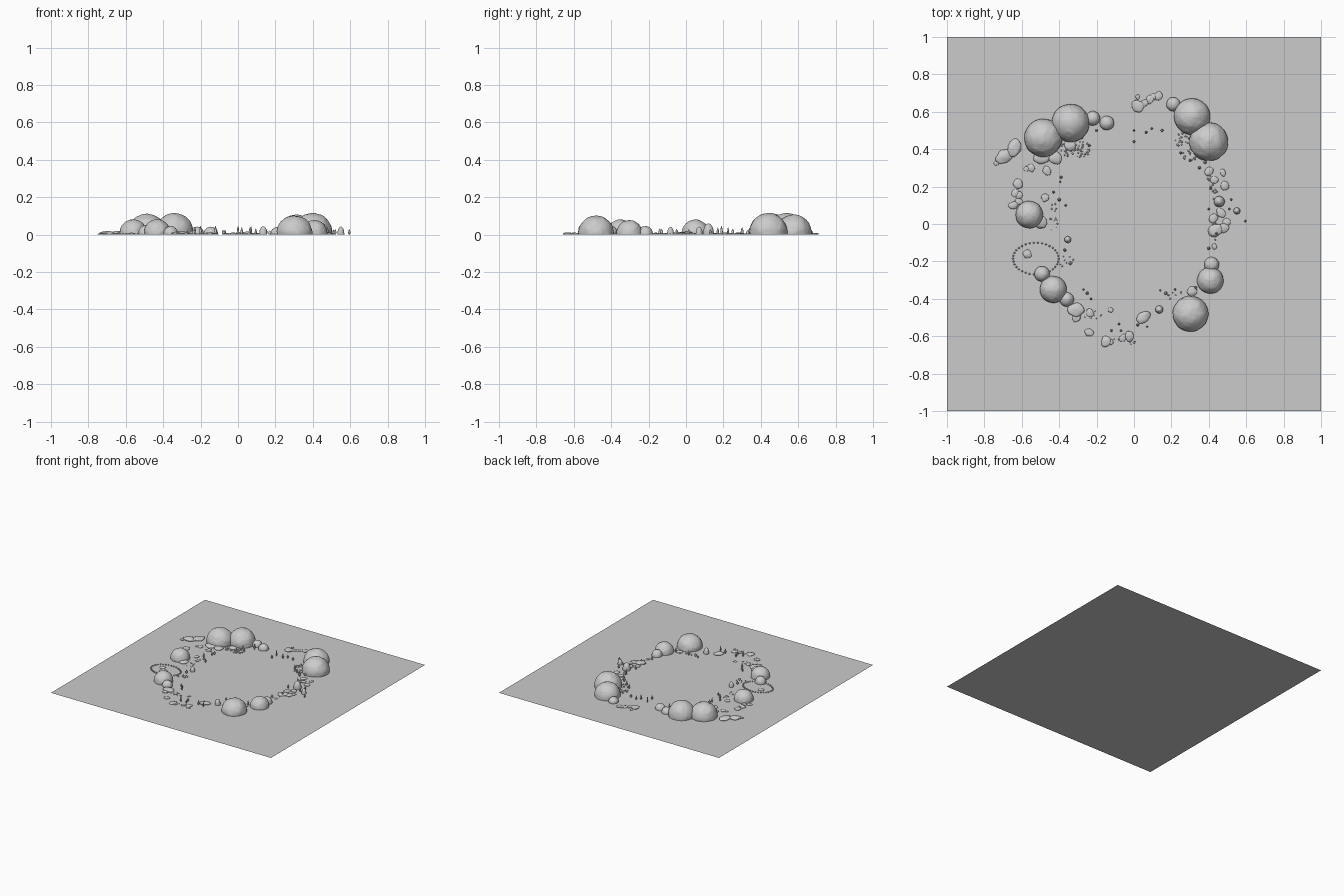
import bpy, bmesh, math, random
from mathutils import Vector, Matrix, noise

random.seed(4)


def finish(bm, name, smooth=True):
    mesh = bpy.data.meshes.new(name)
    bm.to_mesh(mesh)
    bm.free()
    for p in mesh.polygons:
        p.use_smooth = smooth
    ob = bpy.data.objects.new(name, mesh)
    bpy.context.collection.objects.link(ob)
    return ob


def stone(bm, x, y, rx, ry, h, rot=0, sub=3, rough=0.0, patches=0.0, base=0.1):
    """Rounded stone cut off flat at the ground; base = centre height / height."""
    part = bmesh.new()
    bmesh.ops.create_icosphere(part, subdivisions=sub, radius=1)
    seed = Vector((x * 17, y * 23, 5))
    for v in part.verts:
        n = v.co.normalized()
        k = 1 + rough * noise.noise(n * 1.3 + seed)
        if noise.noise(n * 2.2 + seed) > 0.08:
            k += patches
        v.co = n * k
    zc = h * base
    part.transform(Matrix.Translation((x, y, zc)) @ Matrix.Rotation(rot, 4, 'Z')
                   @ Matrix.Diagonal((rx, ry, h - zc, 1)))
    bmesh.ops.bisect_plane(part, geom=part.verts[:] + part.edges[:] + part.faces[:],
                           plane_co=(0, 0, 0), plane_no=(0, 0, 1), clear_inner=True)
    tmp = bpy.data.meshes.new("tmp")
    part.to_mesh(tmp)
    part.free()
    bm.from_mesh(tmp)
    bpy.data.meshes.remove(tmp)


# ground sheet
bm = bmesh.new()
bmesh.ops.create_grid(bm, x_segments=1, y_segments=1, size=1)
finish(bm, "ground", False)

# big boulders: x, y, radius, height
boulders = [(-.485, .46, .10, .11), (-.34, .54, .10, .115), (.31, .575, .096, .105),
            (.40, .44, .102, .115), (.302, -.48, .094, .10), (.408, -.302, .07, .076),
            (-.56, .05, .072, .08), (-.432, -.35, .071, .08)]
for i, (x, y, r, h) in enumerate(boulders):
    bm = bmesh.new()
    stone(bm, x, y, r, r, h, i, 5, 0.015, 0.018)
    finish(bm, f"boulder_{i + 1}")

# small round stones between the boulders
small = [(-.492, -.267, .041, .05), (-.36, -.403, .038, .045), (.415, -.217, .04, .045),
         (-.22, .565, .038, .042), (-.145, .54, .038, .042), (.21, .64, .037, .04),
         (.456, .12, .029, .058), (.55, .07, .018, .042), (.135, -.457, .021, .045),
         (-.354, -.083, .018, .04)]
bm = bmesh.new()
for i, (x, y, r, h) in enumerate(small):
    stone(bm, x, y, r, r, h, i, 4, 0.03, 0.015)
finish(bm, "small_stones")

# flat pebbles: x, y, radius
pebbles = [(-.735, .325, .014), (-.695, .36, .040), (-.64, .405, .045), (-.62, .215, .026),
           (-.635, .165, .02), (-.615, .155, .02), (-.645, .10, .024), (-.615, .12, .02),
           (-.50, .01, .035), (-.475, .14, .02), (-.465, .285, .024), (-.425, .355, .036),
           (-.495, .36, .04), (-.55, .30, .02), (-.575, .295, .015), (-.34, .42, .03),
           (.02, .63, .03), (.055, .645, .02), (.085, .665, .02), (.105, .68, .016),
           (.13, .685, .022), (.02, .68, .012), (.40, .28, .025), (.43, .235, .02),
           (.475, .275, .018), (.485, .205, .024), (.425, .03, .024), (.495, .01, .02),
           (.435, -.035, .036), (.48, -.02, .027), (.465, .06, .025), (.43, -.12, .015),
           (.31, -.36, .025), (.05, -.50, .036), (-.025, -.60, .024), (-.06, -.61, .02),
           (-.15, -.63, .028), (-.125, -.63, .016), (-.24, -.58, .022), (-.31, -.46, .04),
           (-.305, -.50, .024), (-.235, -.475, .02), (-.125, -.46, .014), (-.57, -.16, .023)]
bm = bmesh.new()
for x, y, r in pebbles:
    stone(bm, x, y, r * 1.08, r * random.uniform(.8, 1), max(.007, r * .42),
          random.uniform(0, 3), 3, 0.25, 0, 0.25)
finish(bm, "flat_pebbles")

# loop of tiny beads on the left
bm = bmesh.new()
for i in range(34):
    a = math.tau * i / 34
    stone(bm, -.525 + .122 * math.cos(a), -.185 + .085 * math.sin(a),
          .005, .005, .009, 0, 2)
finish(bm, "bead_ring")

# gravel scatters: centre x, y, spread x, y, count
gravel = [(-.31, .40, .09, .05, 55), (-.46, .36, .07, .03, 20), (.26, .46, .04, .05, 30),
          (.30, .38, .05, .04, 20), (.42, .20, .03, .08, 14), (.43, -.06, .02, .07, 10),
          (-.43, .04, .03, .08, 14), (-.36, -.20, .04, .05, 8), (-.22, -.48, .05, .03, 12),
          (-.05, -.62, .06, .03, 10), (.22, -.38, .05, .03, 8)]
bm = bmesh.new()
for cx, cy, sx, sy, n in gravel:
    for i in range(n):
        a, d = random.uniform(0, math.tau), math.sqrt(random.random())
        r = random.uniform(.003, .007)
        stone(bm, cx + sx * d * math.cos(a), cy + sy * d * math.sin(a),
              r, r * .8, r * 1.2, a, 1)
finish(bm, "gravel")

# upright shoots: pointed buds on the inner edge of the ring
shoots = [(0, .50), (.065, .49), (.095, .51), (.15, .50), (.0, .44), (-.24, .42),
          (-.28, .46), (.25, .38), (.30, .34), (.38, .33), (.35, .30), (.41, .19),
          (.52, .13), (.595, .015), (.51, .08), (.40, .08), (.44, -.05), (.40, -.13),
          (.33, -.34), (.22, -.35), (.17, -.37), (.14, -.355), (.07, -.55), (.02, -.54),
          (-.07, -.57), (-.12, -.57), (-.08, -.535), (-.23, -.40), (-.25, -.37),
          (-.27, -.35), (-.34, -.21), (-.37, -.14), (-.40, .13), (-.365, .10),
          (-.395, .225), (-.39, .25), (-.43, .17), (-.20, .50)]
bm = bmesh.new()
profile = [(0.0, .55), (.3, 1), (.6, .8), (.85, .35)]
for x, y in shoots:
    h, r = random.uniform(.02, .05), random.uniform(.005, .009)
    rings = []
    for z, w in profile:
        rings.append([bm.verts.new((x + r * w * math.cos(math.tau * k / 8),
                                    y + r * w * math.sin(math.tau * k / 8), z * h))
                      for k in range(8)])
    tip = bm.verts.new((x, y, h))
    for k in range(8):
        j = (k + 1) % 8
        for a, b in zip(rings, rings[1:]):
            bm.faces.new((a[k], a[j], b[j], b[k]))
        bm.faces.new((rings[-1][k], rings[-1][j], tip))
finish(bm, "shoots")
